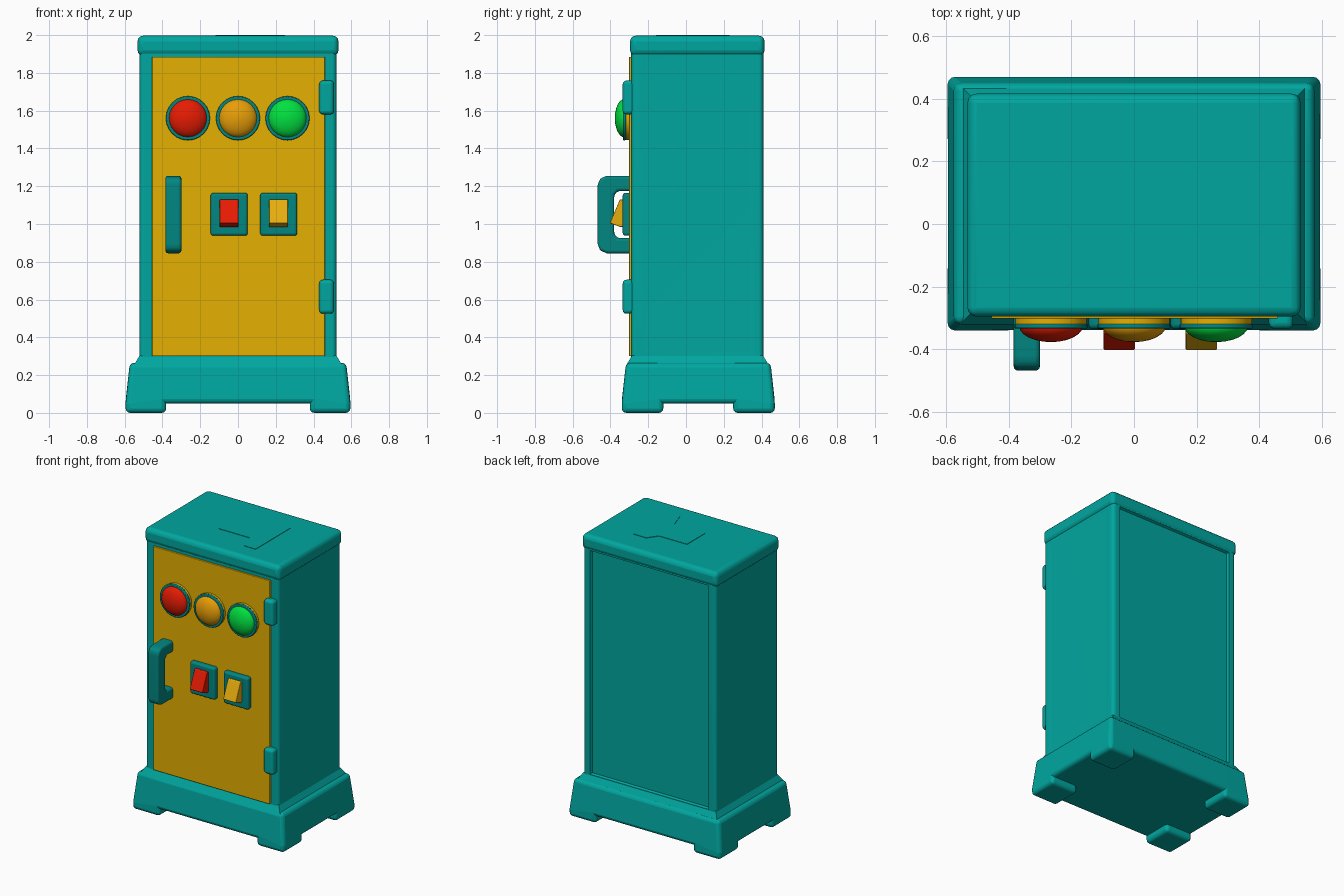
import bpy, bmesh, math
from mathutils import Matrix, Vector

old = bpy.data.objects.get("Cube")
if old:
    bpy.data.objects.remove(old, do_unlink=True)


def material(name, *rgb):
    col = [(c / 255) ** 2.2 for c in rgb] + [1.0]
    m = bpy.data.materials.new(name)
    m.use_nodes = True
    m.diffuse_color = col
    for n in m.node_tree.nodes:
        if n.type == 'BSDF_PRINCIPLED':
            n.inputs["Base Color"].default_value = col
    return m


TEAL = material("teal", 5, 165, 158)
DARK_TEAL = material("dark teal", 8, 134, 129)
YELLOW = material("door yellow", 228, 174, 8)
RED = material("red", 236, 34, 10)
AMBER = material("amber", 236, 160, 16)
SWITCH = material("switch yellow", 236, 176, 22)
GREEN = material("green", 6, 224, 66)


def finish(name, bm, mat, bevel=0.0, segments=3):
    """Turn a bmesh into a smooth-shaded object with rounded edges."""
    bmesh.ops.recalc_face_normals(bm, faces=bm.faces)
    mesh = bpy.data.meshes.new(name)
    bm.to_mesh(mesh)
    bm.free()
    mesh.materials.append(mat)
    mesh.polygons.foreach_set("use_smooth", [True] * len(mesh.polygons))
    mesh.set_sharp_from_angle(angle=math.radians(40))
    ob = bpy.data.objects.new(name, mesh)
    bpy.context.collection.objects.link(ob)
    if bevel:
        b = ob.modifiers.new("Bevel", 'BEVEL')
        b.width, b.segments = bevel, segments
        b.limit_method, b.angle_limit = 'ANGLE', math.radians(35)
    ob.modifiers.new("Weighted normals", 'WEIGHTED_NORMAL').keep_sharp = True


def box_mesh(lo, hi, top_inset=0.0):
    """Box from corner to corner, its top optionally drawn in."""
    lo, hi = Vector(lo), Vector(hi)
    mid = (lo + hi) / 2
    bm = bmesh.new()
    bmesh.ops.create_cube(bm, size=1, matrix=Matrix.Translation(mid)
                          @ Matrix.Diagonal((*(hi - lo), 1)))
    for v in bm.verts:
        if v.co.z > mid.z:
            v.co.x -= math.copysign(top_inset, v.co.x - mid.x)
            v.co.y -= math.copysign(top_inset, v.co.y - mid.y)
    return bm


def box(name, lo, hi, mat, bevel=0.0, top_inset=0.0):
    finish(name, box_mesh(lo, hi, top_inset), mat, bevel)


def prism(name, pts, axis, start, end, mat, bevel=0.0):
    """Outline (y, z) swept along x, or (x, y) swept along z."""
    bm = bmesh.new()
    place = (lambda a, b: (start, a, b)) if axis == 'x' else (lambda a, b: (a, b, start))
    face = bm.faces.new([bm.verts.new(place(a, b)) for a, b in pts])
    out = bmesh.ops.extrude_face_region(bm, geom=[face], use_keep_orig=True)
    step = Vector((end - start, 0, 0) if axis == 'x' else (0, 0, end - start))
    bmesh.ops.translate(bm, vec=step, verts=[g for g in out["geom"]
                                             if isinstance(g, bmesh.types.BMVert)])
    finish(name, bm, mat, bevel)


def disc(name, x, z, radius, front, back, mat, bevel=0.0):
    """Short cylinder facing the front."""
    bm = bmesh.new()
    bmesh.ops.create_cone(bm, cap_ends=True, segments=24, radius1=radius,
                          radius2=radius, depth=back - front,
                          matrix=Matrix.Translation((x, (front + back) / 2, z))
                          @ Matrix.Rotation(math.pi / 2, 4, 'X'))
    finish(name, bm, mat, bevel, 2)


# Plinth with four corner feet pulled down from its underside
bm = box_mesh((-.595, -.34, .05), (.595, .47, .265), .022)
for co, no in (((-.38, 0, 0), (1, 0, 0)), ((.38, 0, 0), (1, 0, 0)),
               ((0, -.12, 0), (0, 1, 0)), ((0, .25, 0), (0, 1, 0))):
    bmesh.ops.bisect_plane(bm, geom=bm.verts[:] + bm.edges[:] + bm.faces[:],
                           plane_co=co, plane_no=no)
bm.normal_update()
corners = [f for f in bm.faces if f.normal.z < -.9
           and abs(f.calc_center_median().x) > .38
           and abs(f.calc_center_median().y - .065) > .185]
out = bmesh.ops.extrude_face_region(bm, geom=corners)
bmesh.ops.translate(bm, vec=(0, 0, -.05), verts=[g for g in out["geom"]
                                                 if isinstance(g, bmesh.types.BMVert)])
finish("plinth", bm, TEAL, .024)

# Flared collar where the cabinet meets the plinth
box("collar", (-.55, -.315, .255), (.55, .437, .305), TEAL, 0, .03)

# Cabinet with rounded edges and shallow recessed side and back panels
bm = box_mesh((-.522, -.29, .25), (.522, .41, 1.95))
bmesh.ops.bevel(bm, geom=bm.edges[:], offset=.025, segments=3, profile=.5,
                affect='EDGES')
bm.normal_update()
for direction, margin, depth in ((Vector((0, 1, 0)), .045, .016),
                                 (Vector((1, 0, 0)), .06, .005),
                                 (Vector((-1, 0, 0)), .06, .005)):
    panel = [max((f for f in bm.faces if f.normal.dot(direction) > .99),
                 key=lambda f: f.calc_area())]
    bmesh.ops.inset_individual(bm, faces=panel, thickness=margin)
    bmesh.ops.inset_individual(bm, faces=panel, thickness=.01, depth=-depth)
finish("cabinet", bm, TEAL)

# Cap and its low relief
box("cap", (-.532, -.296, 1.89), (.532, .416, 1.997), TEAL, .03)
prism("cap_relief", [(-.12, -.04), (.12, -.04), (.16, -.16), (.25, -.16),
                     (.25, .23), (.15, .23), (.1, .16), (-.12, .16)],
      'z', 1.99, 2.0, TEAL)

# Door and hinges
box("door", (-.455, -.302, .3), (.46, -.27, 1.885), YELLOW, .004)
for level, z in (("lower", .615), ("upper", 1.67)):
    box(level + "_hinge", (.43, -.335, z - .09), (.508, -.26, z + .09), TEAL, .02)

# Signal lamps: door-coloured seat, dark rim and coloured dome
for name, x, mat in (("red", -.265, RED), ("amber", 0, AMBER), ("green", .262, GREEN)):
    disc(name + "_lamp_seat", x, 1.56, .114, -.322, -.28, YELLOW)
    disc(name + "_lamp_rim", x, 1.56, .117, -.334, -.318, DARK_TEAL, .005)
    bm = bmesh.new()
    bmesh.ops.create_uvsphere(bm, u_segments=24, v_segments=12, radius=1,
                              matrix=Matrix.Translation((x, -.325, 1.56))
                              @ Matrix.Diagonal((.102, .052, .102, 1))
                              @ Matrix.Rotation(math.pi / 2, 4, 'X'))
    finish(name + "_lamp", bm, mat)

# Rocker switches
rocker = [(-.32, .985), (-.35, .985), (-.403, 1.005), (-.395, 1.025),
          (-.35, 1.13), (-.32, 1.13)]
for name, x, mat in (("left_switch", .215, SWITCH), ("right_switch", -.047, RED)):
    box(name + "_plate", (x - .098, -.335, .938), (x + .098, -.28, 1.165), DARK_TEAL, .014)
    prism(name + "_rocker", rocker, 'x', x - .05, x + .05, mat, .004)

# Door handle
prism("handle", [(-.28, .845), (-.42, .845), (-.455, .86), (-.468, .895),
                 (-.468, 1.205), (-.455, 1.24), (-.42, 1.255), (-.28, 1.255),
                 (-.28, 1.175), (-.36, 1.175), (-.38, 1.155),
                 (-.38, .945), (-.36, .925), (-.28, .925)],
      'x', -.384, -.3, DARK_TEAL, .014)
